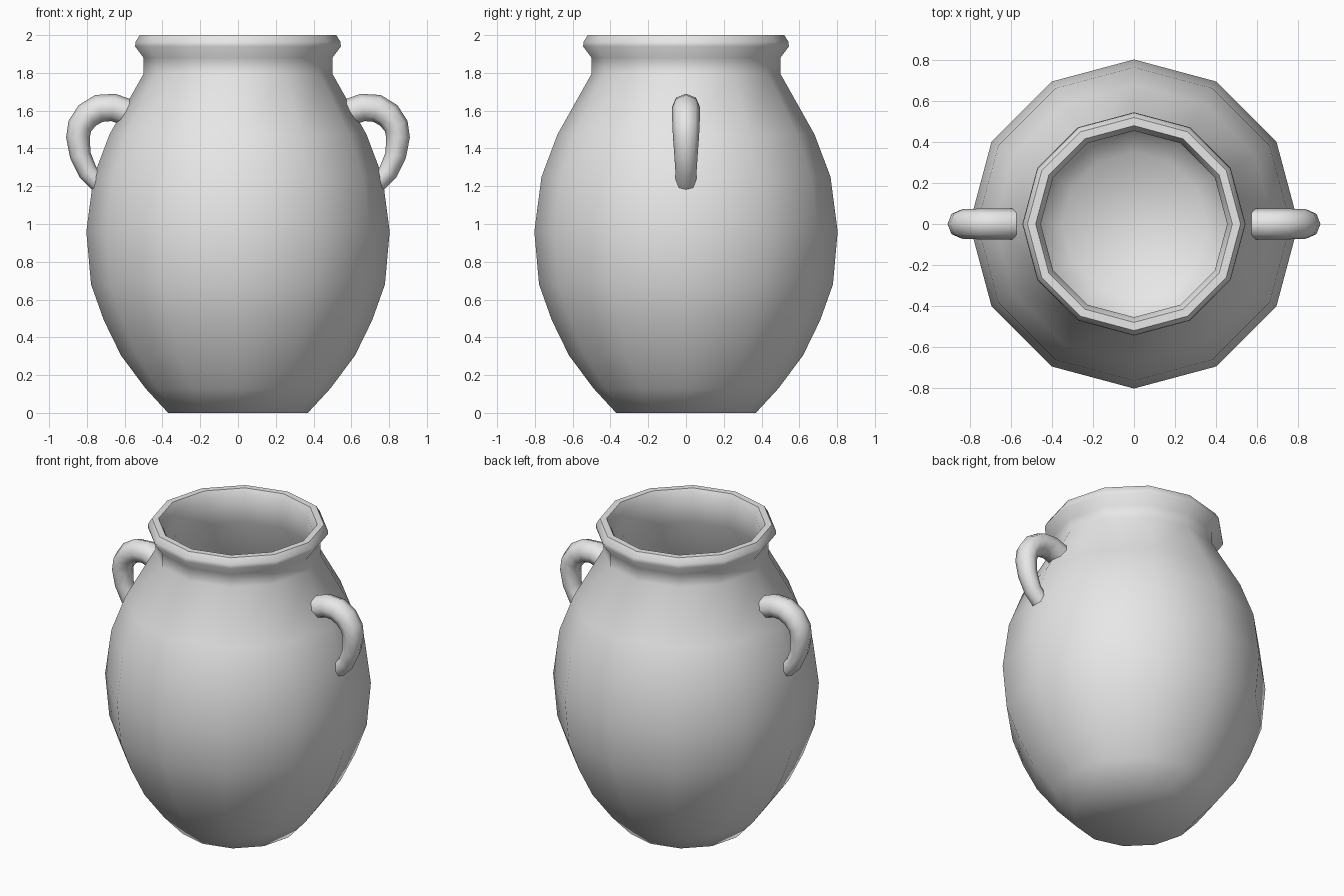
import bpy, bmesh, math
from mathutils import Vector

if "Cube" in bpy.data.objects:
    bpy.data.objects.remove(bpy.data.objects["Cube"])

clay = bpy.data.materials.new("grey clay")
clay.diffuse_color = (0.8, 0.8, 0.8, 1)
clay.use_nodes = True
clay.node_tree.nodes["Principled BSDF"].inputs["Base Color"].default_value = clay.diffuse_color


def loft(name, rings, angle):
    """Skin equal-length rings of points, cap both ends, smooth by angle."""
    bm = bmesh.new()
    loops = [[bm.verts.new(p) for p in ring] for ring in rings]
    n = len(loops[0])
    for a, b in zip(loops, loops[1:]):
        for i in range(n):
            j = (i + 1) % n
            bm.faces.new((a[i], a[j], b[j], b[i]))
    bm.faces.new(loops[0][::-1])
    bm.faces.new(loops[-1])
    bmesh.ops.recalc_face_normals(bm, faces=bm.faces)
    me = bpy.data.meshes.new(name)
    bm.to_mesh(me)
    bm.free()
    me.materials.append(clay)
    ob = bpy.data.objects.new(name, me)
    bpy.context.collection.objects.link(ob)
    bpy.ops.object.select_all(action='DESELECT')
    ob.select_set(True)
    bpy.context.view_layer.objects.active = ob
    bpy.ops.object.shade_smooth_by_angle(angle=math.radians(angle))
    return ob


# Jar: twelve-sided turned body, outside up to the lip, then down the inside
outside = [(.37, 0), (.49, .13), (.62, .305), (.71, .49), (.778, .68),
           (.803, .96), (.765, 1.25), (.68, 1.475), (.50, 1.795), (.50, 1.88),
           (.545, 1.94), (.542, 1.965), (.52, 2.0)]
inside = [(.48, 2.0), (.455, 1.95), (.455, 1.785), (.635, 1.46), (.72, 1.24),
          (.757, .96), (.733, .69), (.667, .51), (.58, .33), (.455, .16), (.35, .05)]


def circle(r, z, n=12):
    return [(r * math.cos(math.tau * i / n), r * math.sin(math.tau * i / n), z)
            for i in range(n)]


loft("jar_body", [circle(r, z) for r, z in outside + inside], 50)

# Handles: tapering oval section swept along an ear-shaped path
# (x, z, half thickness, half width)
path = [(.585, 1.59, .072, .075), (.66, 1.617, .073, .075), (.735, 1.612, .074, .075),
        (.795, 1.577, .071, .074), (.837, 1.52, .066, .072), (.847, 1.46, .063, .069),
        (.835, 1.365, .056, .062), (.795, 1.275, .052, .056), (.725, 1.205, .05, .053)]


def handle_rings(side):
    rings = []
    for k, (x, z, t, w) in enumerate(path):
        p, q = path[max(k - 1, 0)], path[min(k + 1, len(path) - 1)]
        d = Vector((q[0] - p[0], q[1] - p[1])).normalized()
        ring = []
        for i in range(8):
            a = math.tau * i / 8
            o = t * math.cos(a)
            ring.append((side * (x - d.y * o), w * math.sin(a), z + d.x * o))
        rings.append(ring)
    return rings


for side, label in ((-1, "left"), (1, "right")):
    loft(label + "_handle", handle_rings(side), 60)
